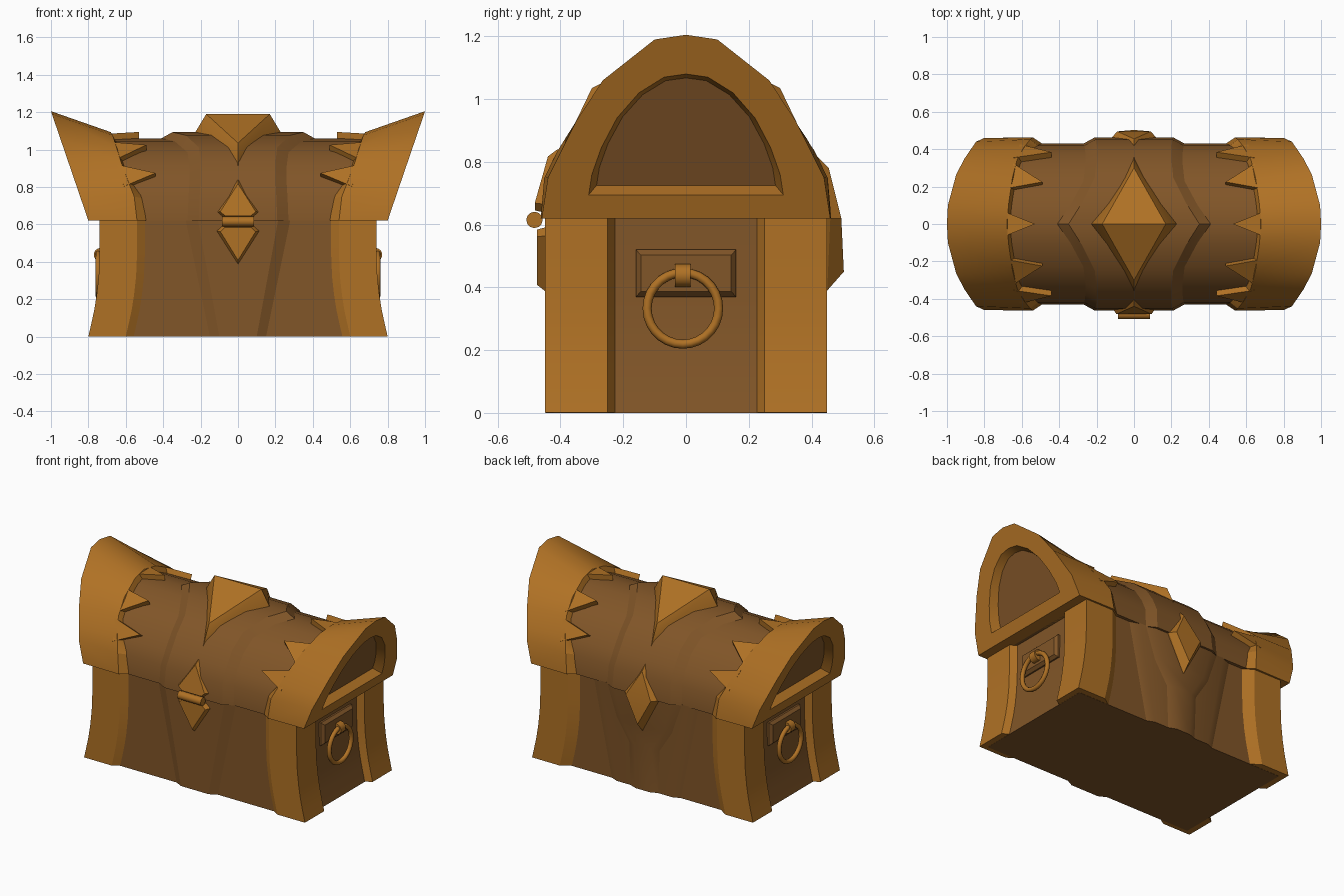
import bpy, bmesh, math
from mathutils import Vector

if "Cube" in bpy.data.objects:
    bpy.data.objects.remove(bpy.data.objects["Cube"])


def material(name, rgb):
    m = bpy.data.materials.new(name)
    m.diffuse_color = (*rgb, 1)
    m.use_nodes = True
    m.node_tree.nodes["Principled BSDF"].inputs["Base Color"].default_value = m.diffuse_color
    return m


GOLD = material("golden brown", (0.43, 0.165, 0.018))
WOOD = material("dark wood", (0.22, 0.092, 0.021))


def finish(name, bm, *mats):
    bmesh.ops.recalc_face_normals(bm, faces=bm.faces)
    me = bpy.data.meshes.new(name)
    bm.to_mesh(me)
    bm.free()
    ob = bpy.data.objects.new(name, me)
    bpy.context.collection.objects.link(ob)
    for m in mats:
        me.materials.append(m)
    bpy.ops.object.select_all(action='DESELECT')
    ob.select_set(True)
    bpy.context.view_layer.objects.active = ob
    bpy.ops.object.shade_smooth_by_angle(angle=math.radians(24))
    return ob


def loft(name, rings, *mats):
    """Skin closed rings and cap both ends; the last cap takes the last material."""
    bm = bmesh.new()
    vs = [[bm.verts.new(p) for p in r] for r in rings]
    n = len(rings[0])
    for a, b in zip(vs, vs[1:]):
        for i in range(n):
            j = (i + 1) % n
            bm.faces.new((a[i], a[j], b[j], b[i]))
    bm.faces.new(vs[0])
    bm.faces.new(vs[-1]).material_index = len(mats) - 1
    return finish(name, bm, *mats)


def arch(half):
    """Mirror a half profile (base to crown) into a full arch, front to back."""
    return [(-y, z) for y, z in half] + [(y, z) for y, z in half[-2::-1]]


def both(vals):
    return vals + vals[-2::-1]


# Lid profiles as (y, z)
MID = arch([(.43, .62), (.42, .74), (.38, .82), (.32, .91), (.23, .985), (.1, 1.045), (0, 1.06)])
END = arch([(.46, .62), (.44, .75), (.405, .82), (.35, .93), (.265, 1.06), (.1, 1.19), (0, 1.205)])
PANEL = arch([(.31, .695), (.3, .76), (.27, .845), (.22, .94), (.15, 1.02), (.07, 1.07), (0, 1.08)])
EDGE = both([.54, .555, .59, .625, .65, .67, .68])


def on_lid(t, off):
    """Point (y, z) on the lid arch at index t, moved outwards by off."""
    i = min(int(t), 11)
    a, b = Vector(MID[i]), Vector(MID[i + 1])
    p = a.lerp(b, t - i)
    if t in (0, 12):
        return (p.x + (off if t else -off), p.y)
    k = round(t)
    d = b - a
    if abs(t - k) < .01:
        d = (Vector(MID[k + 1]) - Vector(MID[k])).normalized() + \
            (Vector(MID[k]) - Vector(MID[k - 1])).normalized()
    n = Vector((-d.y, d.x)).normalized()
    return tuple(p + n * off)


# Lid barrel
loft("lid_barrel", [[(x, y, z) for y, z in MID] for x in (-.72, .72)], WOOD)

# Raised band over the lid, flaring at the crown
rings = []
for t, w in enumerate(both([.21, .205, .2, .2, .21, .28, .35])):
    sect = [(-w - .05, -.03), (-w - .06, 0), (-w, .033), (w, .033), (w + .06, 0), (w + .05, -.03)]
    rings.append([(x, *on_lid(t, o)) for x, o in sect])
loft("lid_band", rings, WOOD)

# Flared lid ends with recessed arched panels, and their teeth
for s, side in ((-1, "left"), (1, "right")):
    def slant(z):
        return .8 + .342 * (z - .62)
    bevel = both([.06, .05, .03, .02, .02, .02, .02])
    r0 = [(s * (EDGE[t] - bevel[t]), *on_lid(t, -.008)) for t in range(13)]
    r1 = [(s * EDGE[t], *on_lid(t, .033)) for t in range(13)]
    r2 = [(s * slant(z), y, z) for y, z in END]
    r3 = [(s * slant(z), y, z) for y, z in PANEL]
    r4 = [(s * (slant(z) - .05), y * .92, .725 + (z - .695) * .89) for y, z in PANEL]
    loft("lid_end_" + side, [r0, r1, r2, r3, r4], GOLD, WOOD)
    teeth = [(1.6, 2.9, 2.4, .44), (3.2, 4.4, 4.15, .49), (5.4, 6.6, 6, .53)]
    teeth += [(12 - b, 12 - a, 12 - c, x) for a, b, c, x in teeth[:2]]
    for a, b, c, tip in teeth:
        def edge_x(t):
            return EDGE[round(t)] + .02
        tri = [(a, edge_x(a)), (c, tip), (b, edge_x(b))]
        loft("lid_tooth_" + side,
             [[(s * x, *on_lid(t, o)) for t, x in tri] for o in (-.02, .034)], GOLD)

# Chest body and corner posts, waisted towards the top
WAIST = [(0, .80), (.07, .784), (.14, .769), (.22, .756), (.32, .745), (.44, .74), (.63, .74)]
loft("body", [[(-X + .04, -.422, z), (X - .04, -.422, z), (X - .04, .41, z), (-X + .04, .41, z)]
              for z, X in WAIST], WOOD)
for sx in (-1, 1):
    for sy in (-1, 1):
        sect = [(-.05, .22), (0, .25), (0, .45), (-.2, .45), (-.26, .41)]
        loft("corner_post", [[(sx * (X + dx), sy * y, max(z, .001)) for dx, y in sect]
                             for z, X in WAIST], GOLD)


def wall_band(name, s, y0, y1, rows):
    """Bevelled raised strip on the front (s=-1) or back (s=1) wall; rows are (z, inner, outer)."""
    loft(name, [[(-o, s * (y0 - .02), z), (-o, s * y0, z), (-i, s * y1, z),
                 (i, s * y1, z), (o, s * y0, z), (o, s * (y0 - .02), z)] for z, i, o in rows], WOOD)


wall_band("front_band", -1, .422, .448, [(0, .1, .15), (.625, .215, .28)])
wall_band("back_band", 1, .41, .43, [(0, .2, .25), (.625, .32, .38)])
wall_band("back_yoke", 1, .43, .449, [(0, .05, .1), (.28, .06, .11), (.42, .15, .2), (.625, .21, .27)])


def gem(name, outer, inner, sink):
    """Bevelled diamond folded along the line between its two side corners."""
    bm = bmesh.new()
    low = [bm.verts.new(Vector(p) + Vector(sink)) for p in outer]
    mid = [bm.verts.new(p) for p in outer]
    top = [bm.verts.new(p) for p in inner]
    for a, b in ((low, mid), (mid, top)):
        for i in range(4):
            j = (i + 1) % 4
            bm.faces.new((a[i], a[j], b[j], b[i]))
    bm.faces.new((top[0], top[1], top[3]))
    bm.faces.new((top[1], top[2], top[3]))
    bm.faces.new((low[0], low[1], low[3]))
    bm.faces.new((low[1], low[2], low[3]))
    finish(name, bm, GOLD)


gem("crown_gem",
    [(0, -.36, .91), (.23, 0, 1.09), (0, .36, .91), (-.23, 0, 1.09)],
    [(0, -.3, 1.035), (.17, 0, 1.19), (0, .3, 1.035), (-.17, 0, 1.19)], (0, 0, -.06))
gem("back_gem",
    [(0, .415, .82), (.12, .46, .62), (0, .45, .39), (-.12, .46, .62)],
    [(0, .455, .78), (.09, .495, .62), (0, .503, .45), (-.09, .495, .62)], (0, -.05, 0))

# Front clasp: two bevelled plates and a hinge pin
for name, pts, ys, tip_y in (
        ("clasp_top", [(-.115, .665), (-.085, .638), (.085, .638), (.115, .665), (0, .84)], (-.45, -.482), -.41),
        ("clasp_bottom", [(-.115, .565), (-.085, .592), (.085, .592), (.115, .565), (0, .385)], (-.445, -.475), -.445)):
    cz = sum(z for _, z in pts) / 5
    base = [(x, -.38, z) for x, z in pts]
    rim = [(x, ys[0] if x else tip_y, z) for x, z in pts]
    face = [(x * .82, ys[1] if x else tip_y - .03, cz + (z - cz) * .85) for x, z in pts]
    loft(name, [base, rim, face], GOLD)


def cylinder(name, r, length, loc, rot, n):
    bpy.ops.mesh.primitive_cylinder_add(vertices=n, radius=r, depth=length, location=loc, rotation=rot)
    ob = bpy.context.object
    ob.name = name
    ob.data.materials.append(GOLD)
    bpy.ops.object.shade_smooth_by_angle(angle=math.radians(35))


cylinder("clasp_pin", .026, .17, (0, -.483, .615), (0, math.pi / 2, 0), 12)

# Side handles: backing plate, mount and ring
for s in (-1, 1):
    rect = [(-.16, .37), (.16, .37), (.16, .52), (-.16, .52)]
    loft("handle_plate", [
        [(s * .68, y, z) for y, z in rect],
        [(s * .712, y, z) for y, z in rect],
        [(s * .73, y * .9, .445 + (z - .445) * .78) for y, z in rect]], WOOD)
    cylinder("handle_mount", .036, .05, (s * .735, -.01, .438), (math.pi / 2, 0, 0), 14)
    bpy.ops.mesh.primitive_torus_add(major_segments=28, minor_segments=8, major_radius=.114,
                                     minor_radius=.0145, location=(s * .748, -.01, .333),
                                     rotation=(0, math.pi / 2, 0))
    ring = bpy.context.object
    ring.name = "handle_ring"
    ring.data.materials.append(GOLD)
    bpy.ops.object.shade_smooth_by_angle(angle=math.radians(50))
